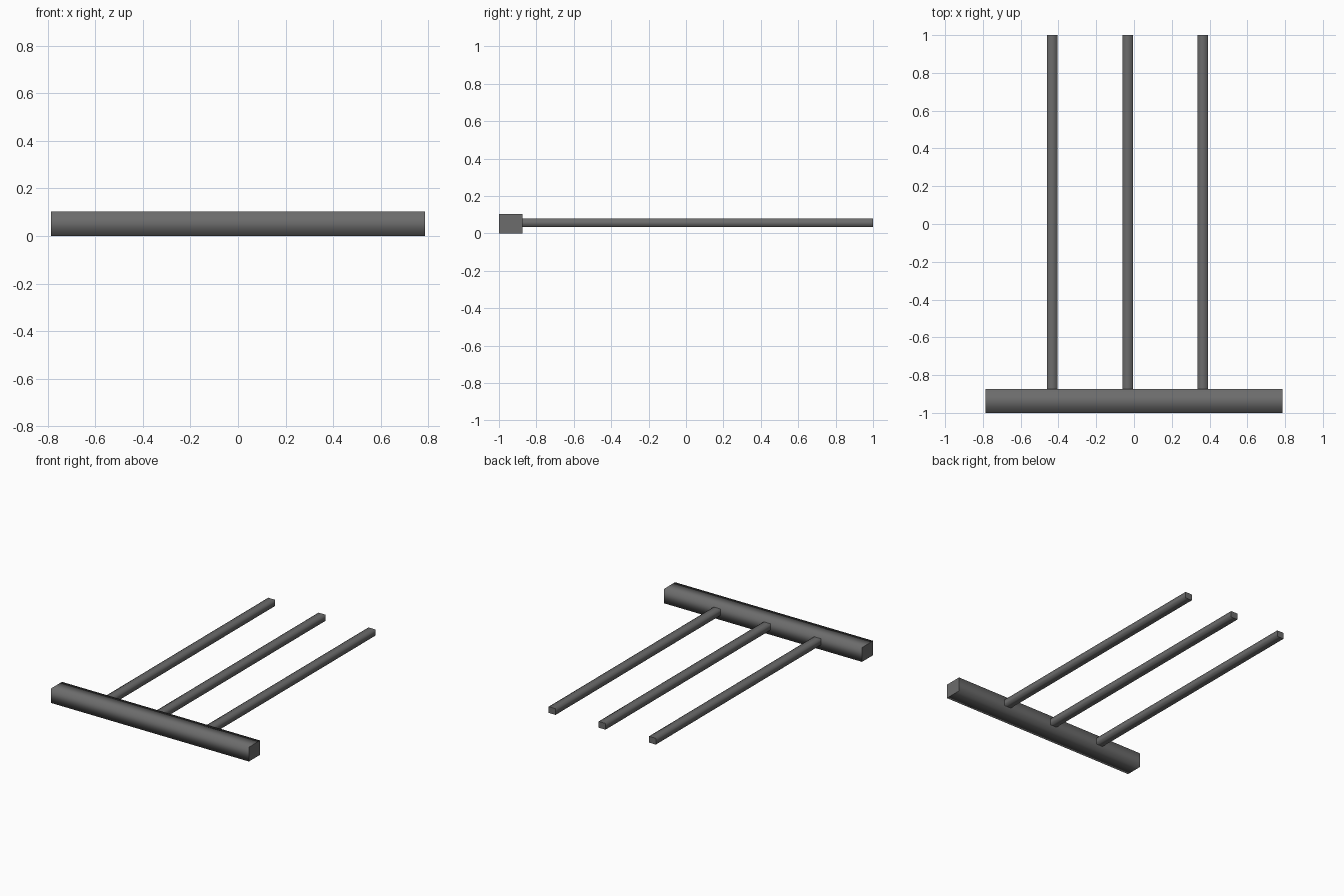
import bpy

if "Cube" in bpy.data.objects:
    bpy.data.objects.remove(bpy.data.objects["Cube"])

steel = bpy.data.materials.new("dark_grey")
steel.diffuse_color = (0.15, 0.15, 0.15, 1.0)
steel.use_nodes = True
steel.node_tree.nodes["Principled BSDF"].inputs["Base Color"].default_value = steel.diffuse_color


def soft_bar(name, lo, hi, axis):
    """Box from lo to hi, smooth around its long sides, flat at its two ends."""
    bpy.ops.mesh.primitive_cube_add(size=1)
    ob = bpy.context.object
    ob.name = name
    me = ob.data
    for v in me.vertices:
        v.co = [(a + b) / 2 + c * (b - a) for a, b, c in zip(lo, hi, v.co)]
    me.update()
    for p in me.polygons:
        p.use_smooth = True
    # edges across the bar's length stay sharp, so the end caps look flat
    for e in me.edges:
        a, b = (me.vertices[i].co for i in e.vertices)
        e.use_edge_sharp = abs(a[axis] - b[axis]) < 1e-4
    me.materials.append(steel)
    return ob


# thick head bar along the front
soft_bar("head_bar", (-0.787, -1.0, 0.0), (0.787, -0.874, 0.103), 0)

# three thin rods running back from the bar
for i, x in enumerate((-0.433, -0.033, 0.364)):
    soft_bar(f"rod_{i + 1}", (x - 0.027, -0.88, 0.034), (x + 0.027, 1.0, 0.079), 1)
